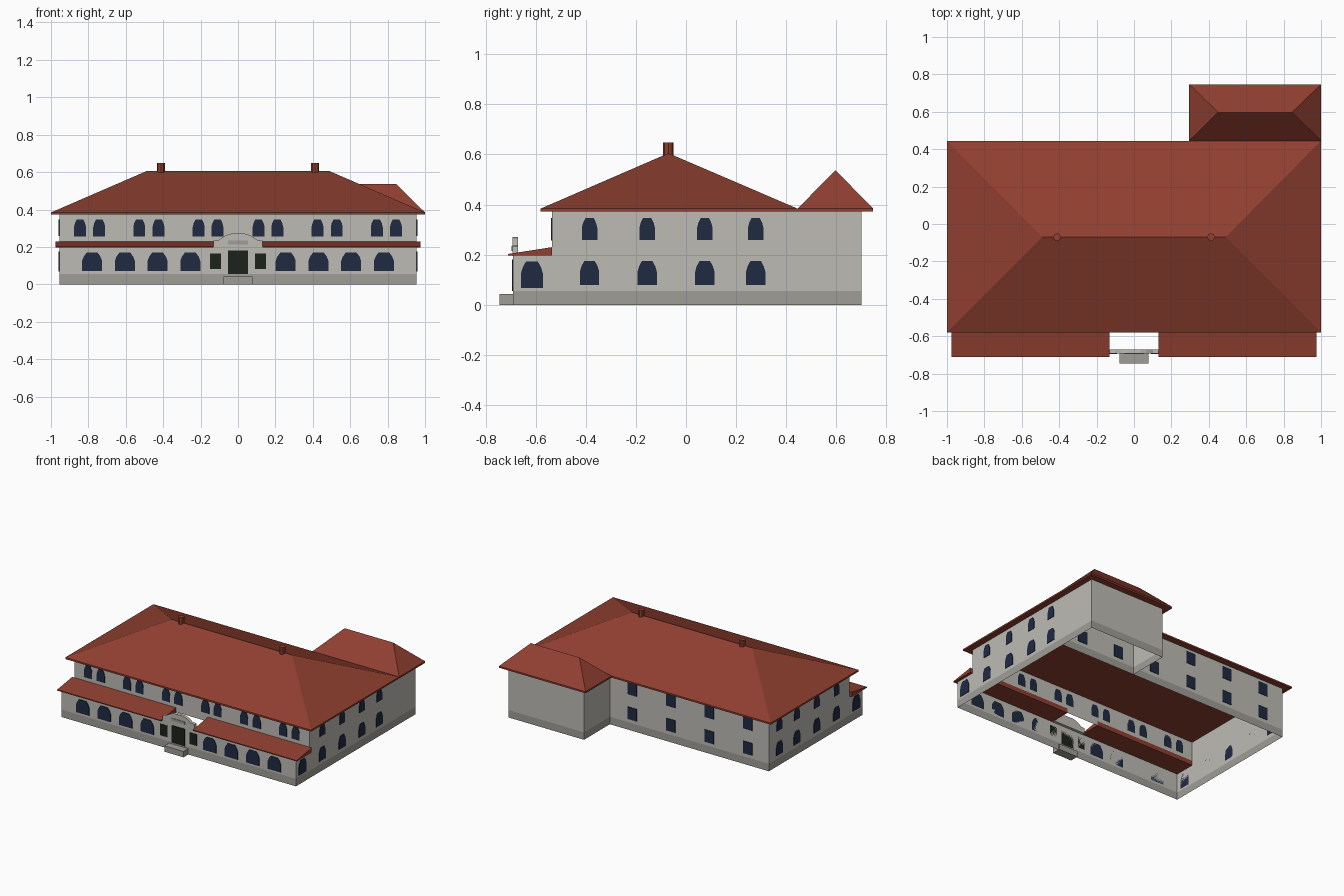
import bpy, bmesh
from mathutils import Vector

if "Cube" in bpy.data.objects:
    bpy.data.objects.remove(bpy.data.objects["Cube"])

Z = Vector((0, 0, 1))
FRONT, BACK, RIGHT, LEFT = (0, -1, 0), (0, 1, 0), (1, 0, 0), (-1, 0, 0)


def material(name, rgb):
    m = bpy.data.materials.new(name)
    m.diffuse_color = (*rgb, 1)
    m.use_nodes = True
    m.node_tree.nodes["Principled BSDF"].inputs["Base Color"].default_value = m.diffuse_color
    return m


WALL = material("stone_wall", (0.51, 0.50, 0.46))
BASE = material("stone_base", (0.35, 0.34, 0.31))
TILE = material("roof_tile", (0.28, 0.05, 0.03))
GLASS = material("dark_glass", (0.014, 0.023, 0.055))
DOOR = material("dark_door", (0.012, 0.016, 0.012))


def finish(name, bm, mat):
    me = bpy.data.meshes.new(name)
    bm.to_mesh(me)
    bm.free()
    me.materials.append(mat)
    ob = bpy.data.objects.new(name, me)
    bpy.context.collection.objects.link(ob)
    return ob


def add_prism(bm, pts, origin, normal, depth):
    """Extrude a counter-clockwise (u, z) profile outward along a horizontal normal."""
    o, n = Vector(origin), Vector(normal)
    u = Z.cross(n)
    back = [bm.verts.new(o + u * a + Z * b) for a, b in pts]
    front = [bm.verts.new(v.co + n * depth) for v in back]
    bm.faces.new(front)
    bm.faces.new(back[::-1])
    for i in range(len(pts)):
        j = (i + 1) % len(pts)
        bm.faces.new((back[i], back[j], front[j], front[i]))


def prism(name, pts, origin, normal, depth, mat):
    bm = bmesh.new()
    add_prism(bm, pts, origin, normal, depth)
    return finish(name, bm, mat)


def rect(w, h):
    return [(-w / 2, 0), (w / 2, 0), (w / 2, h), (-w / 2, h)]


def arch(w, h):
    half = [(.5, 0), (.5, .55), (.42, .78), (.27, 1)]
    return [(a * w, b * h) for a, b in half] + [(-a * w, b * h) for a, b in half[::-1]]


def panels(name, shape, spots, normal, mat=GLASS):
    """Thin window panels standing just proud of a wall."""
    bm = bmesh.new()
    for spot in spots:
        add_prism(bm, shape, spot, normal, 0.004)
    return finish(name, bm, mat)


def wall(name, path, z0, z1, mat, closed=True):
    bm = bmesh.new()
    lo = [bm.verts.new((x, y, z0)) for x, y in path]
    hi = [bm.verts.new((x, y, z1)) for x, y in path]
    for i in range(len(path) if closed else len(path) - 1):
        j = (i + 1) % len(path)
        bm.faces.new((lo[i], lo[j], hi[j], hi[i]))
    return finish(name, bm, mat)


def hip_roof(name, x0, x1, y0, y1, ridge_x0, ridge_x1, ridge_y, ridge_z):
    bm = bmesh.new()
    corners = [(x0, y0), (x1, y0), (x1, y1), (x0, y1)]
    b = [bm.verts.new((x, y, 0.372)) for x, y in corners]
    e = [bm.verts.new((x, y, 0.384)) for x, y in corners]
    r0 = bm.verts.new((ridge_x0, ridge_y, ridge_z))
    r1 = bm.verts.new((ridge_x1, ridge_y, ridge_z))
    bm.faces.new(b[::-1])
    for i in range(4):
        j = (i + 1) % 4
        bm.faces.new((b[i], b[j], e[j], e[i]))
    for f in ((e[0], e[1], r1, r0), (e[1], e[2], r1),
              (e[2], e[3], r0, r1), (e[3], e[0], r0)):
        bm.faces.new(f)
    return finish(name, bm, TILE)


# Open-bottomed wall shells: wide ground floor, set-back upper floor, rear wing
X, Y_PORCH, Y_FRONT, Y_BACK, Y_WING, X_WING = 0.955, -0.69, -0.535, 0.40, 0.70, 0.34
ground = [(-X, Y_PORCH), (X, Y_PORCH), (X, Y_BACK), (-X, Y_BACK)]
upper = [(-X, Y_FRONT), (X, Y_FRONT), (X, Y_BACK), (-X, Y_BACK)]
wing = [(X, Y_BACK), (X, Y_WING), (X_WING, Y_WING), (X_WING, Y_BACK)]
wall("ground_base", ground, 0, 0.055, BASE)
wall("ground_walls", ground, 0.055, 0.197, WALL)
wall("upper_walls", upper, 0.197, 0.375, WALL)
wall("wing_base", wing, 0, 0.055, BASE, False)
wall("wing_walls", wing, 0.055, 0.375, WALL, False)

# Roofs
hip_roof("main_roof", -1, 1, -0.58, 0.445, -0.49, 0.49, -0.07, 0.605)
hip_roof("wing_roof", 0.295, 1, 0.445, 0.747, 0.45, 0.845, 0.597, 0.537)
slope = [(-0.71, 0.196), (Y_FRONT, 0.196), (Y_FRONT, 0.23), (-0.71, 0.203)]
for side, x in (("left", -0.975), ("right", 0.13)):
    prism("porch_roof_" + side, slope, (x, 0, 0), RIGHT, 0.845, TILE)

# Chimneys on the ridge
for side, x in (("left", -0.412), ("right", 0.412)):
    bpy.ops.mesh.primitive_cylinder_add(vertices=8, radius=0.021, depth=0.068,
                                        location=(x, -0.07, 0.614))
    bpy.context.object.name = "chimney_" + side
    bpy.context.object.data.materials.append(TILE)

# Entrance: curved parapet, plaque, door, side lights, step
edge = [(.13, .235), (.102, .238), (.085, .25), (.065, .262), (.035, .271)]
parapet = [(-.13, .195), (.13, .195)] + edge + [(-a, b) for a, b in edge[::-1]]
prism("entrance_parapet", parapet, (0, -0.67, 0), FRONT, 0.022, WALL)
prism("entrance_plaque", rect(.105, .02), (0, -0.692, .214), FRONT, 0.004, BASE)
prism("entrance_door", rect(.106, .125), (0, Y_PORCH, .055), FRONT, 0.005, DOOR)
panels("door_side_lights", rect(.06, .083),
       [(s * .12, Y_PORCH, .083) for s in (-1, 1)], FRONT, DOOR)
prism("entrance_step", rect(.156, .043), (0, -0.68, 0), FRONT, 0.065, BASE)

# Front windows
panels("front_lower_windows", arch(.107, .1),
       [(s * x, Y_PORCH, .07) for s in (-1, 1) for x in (.255, .43, .605, .78)], FRONT)
panels("front_upper_windows", arch(.064, .09),
       [(s * x, Y_FRONT, .257) for s in (-1, 1)
        for x in (.11, .21, .425, .528, .742, .845)], FRONT)

# Side windows, the same on both ends
for side, s, n in (("right", 1, RIGHT), ("left", -1, LEFT)):
    ys = (-.385, -.155, .075, .278)
    panels(side + "_lower_windows", arch(.077, .095), [(s * X, y, .08) for y in ys], n)
    panels(side + "_upper_windows", arch(.062, .087), [(s * X, y, .259) for y in ys], n)
    panels(side + "_porch_window", arch(.087, .105), [(s * X, -.615, .068)], n)

# Rear windows, two plain rows
panels("rear_windows", rect(.075, .09),
       [(s * x, Y_BACK, z) for s in (-1, 1) for x in (.157, .47, .783)
        for z in (.08, .262) if s * x < X_WING or z < .2], BACK)
